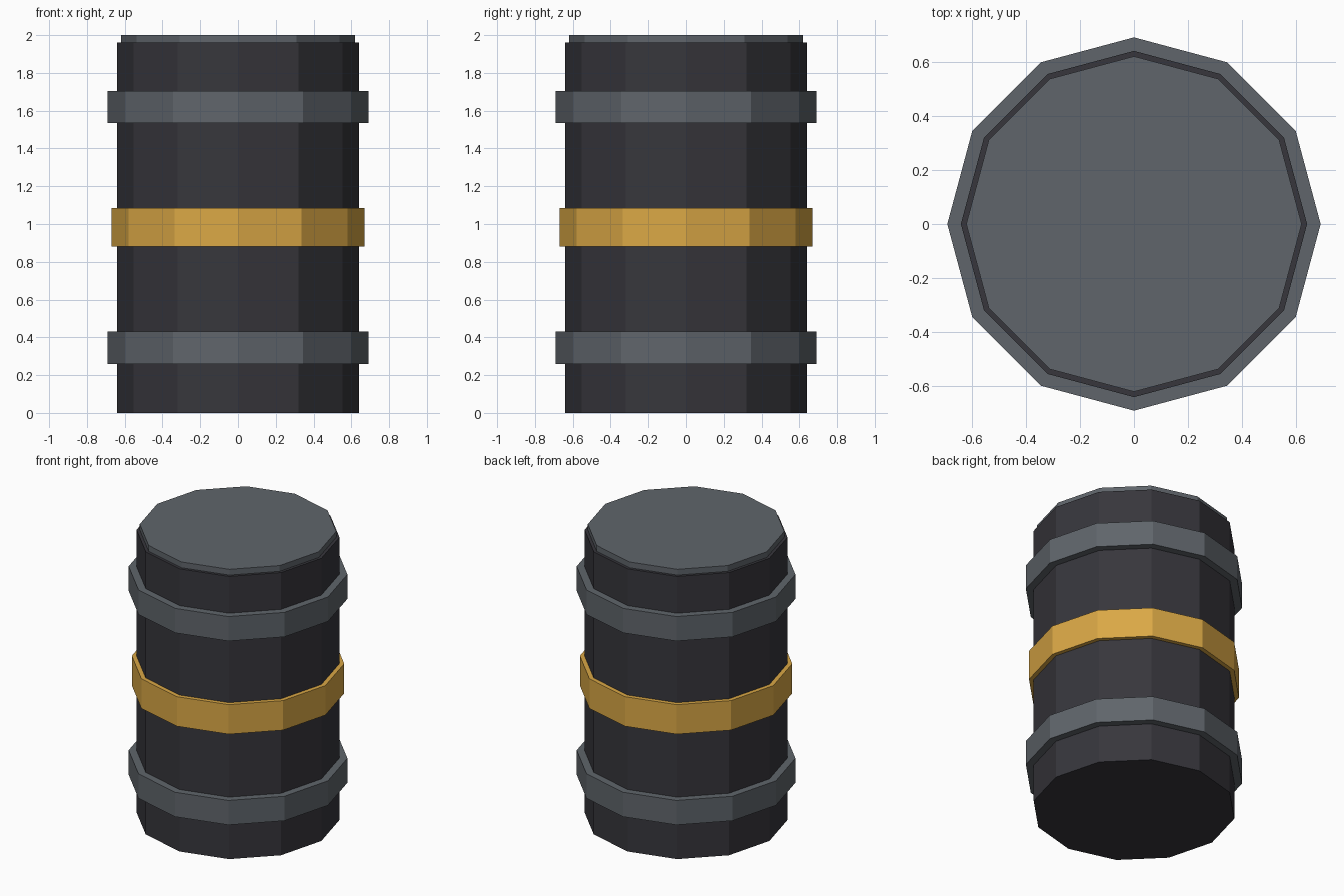
import bpy

cube = bpy.data.objects.get("Cube")
if cube:
    bpy.data.objects.remove(cube, do_unlink=True)


def material(name, rgb):
    mat = bpy.data.materials.new(name)
    mat.use_nodes = True
    color = (*rgb, 1.0)
    mat.diffuse_color = color
    mat.node_tree.nodes["Principled BSDF"].inputs["Base Color"].default_value = color
    return mat


charcoal = material("charcoal", (0.038, 0.037, 0.045))
steel = material("steel_grey", (0.115, 0.13, 0.147))
amber = material("amber", (0.70, 0.39, 0.06))


def drum(name, radius, bottom, top, mat):
    """Flat-shaded twelve-sided cylinder between two heights."""
    bpy.ops.mesh.primitive_cylinder_add(
        vertices=12, radius=radius, depth=top - bottom,
        location=(0, 0, (bottom + top) / 2))
    obj = bpy.context.object
    obj.name = name
    obj.data.materials.append(mat)
    return obj


# Barrel body and lid
drum("barrel_body", 0.64, 0.0, 1.96, charcoal)
drum("lid", 0.62, 1.9, 2.0, steel)

# Hoops and the coloured centre band
drum("lower_hoop", 0.69, 0.26, 0.43, steel)
drum("upper_hoop", 0.69, 1.535, 1.705, steel)
drum("centre_band", 0.67, 0.88, 1.085, amber)
